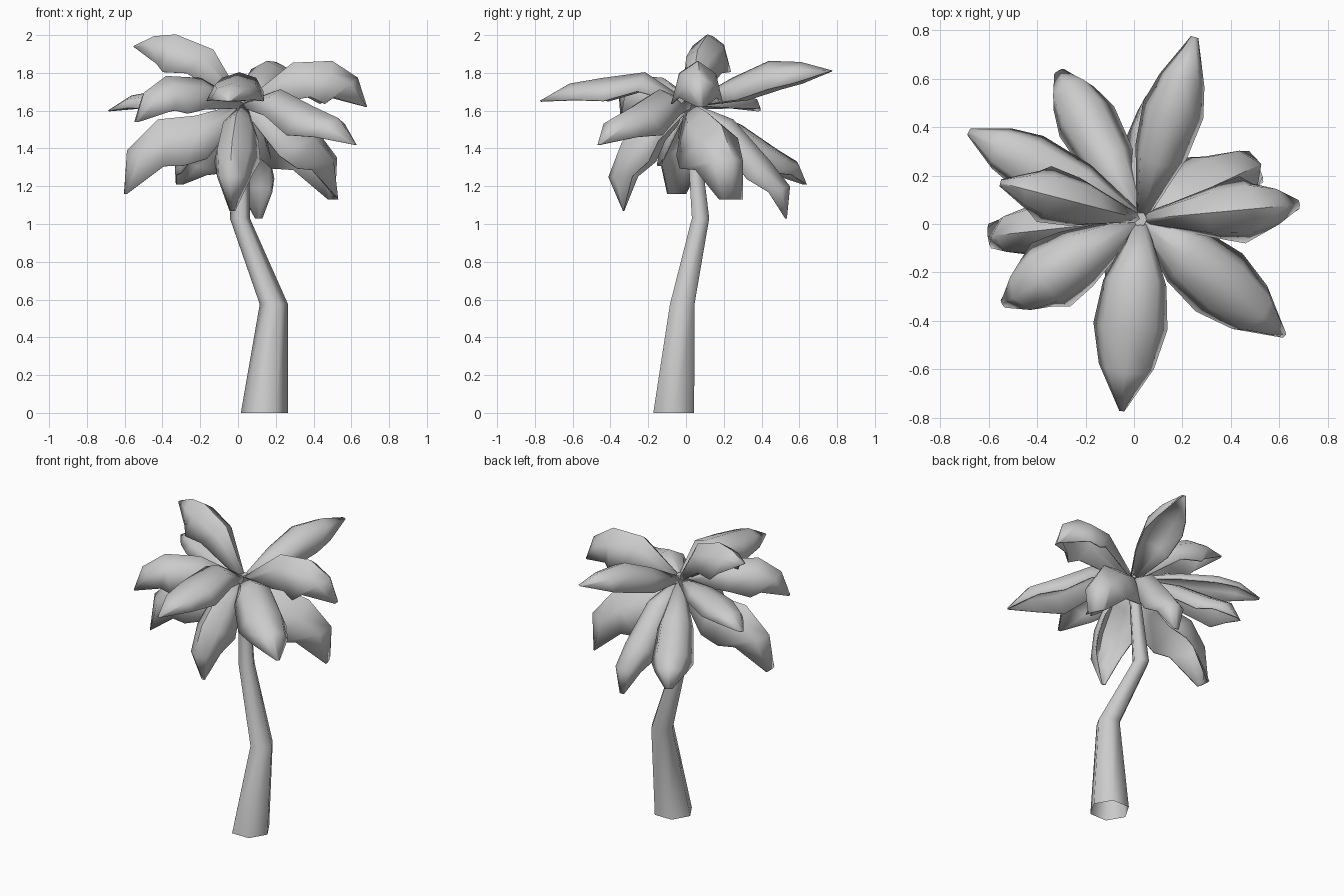
import bpy, bmesh, math
from mathutils import Vector

if "Cube" in bpy.data.objects:
    bpy.data.objects.remove(bpy.data.objects["Cube"])

CROWN = Vector((0.03, 0.02, 1.64))


def finish(name, bm, angle):
    bmesh.ops.recalc_face_normals(bm, faces=bm.faces)
    me = bpy.data.meshes.new(name)
    bm.to_mesh(me)
    bm.free()
    ob = bpy.data.objects.new(name, me)
    bpy.context.collection.objects.link(ob)
    bpy.ops.object.select_all(action='DESELECT')
    ob.select_set(True)
    bpy.context.view_layer.objects.active = ob
    bpy.ops.object.shade_smooth_by_angle(angle=math.radians(angle))
    return ob


def bridge(bm, a, b, closed):
    n = len(a)
    for i in range(n if closed else n - 1):
        j = (i + 1) % n
        bm.faces.new((a[i], a[j], b[j], b[i]))


# Bent, tapering six-sided trunk, open at the foot: x, y, z, radius
bm = bmesh.new()
rings = []
for x, y, z, r in [(0.14, -0.065, 0, 0.125), (0.19, -0.02, 0.575, 0.075),
                   (0.01, 0.077, 1.03, 0.053), (0.025, 0.02, 1.66, 0.03)]:
    rings.append([bm.verts.new((x + r * math.cos(k * math.pi / 3),
                                y + r * math.sin(k * math.pi / 3), z))
                  for k in range(6)])
for a, b in zip(rings, rings[1:]):
    bridge(bm, a, b, True)
bm.faces.new(rings[-1])
finish("trunk", bm, 62)


# Arched leaf: ridge through two inner points (fraction of reach, height)
def leaf(name, tx, ty, tz, f1, z1, f2, z2, half, droop, blunt):
    reach = Vector((tx - CROWN.x, ty - CROWN.y, 0))
    out = reach.normalized()
    side = Vector((-out.y, out.x, 0))

    def below(along):  # quarter turn of the ridge direction, towards the underside
        return (out * along.z - Vector((0, 0, along.dot(out)))).normalized()

    tip = Vector((tx, ty, tz))
    p1 = Vector((CROWN.x + reach.x * f1, CROWN.y + reach.y * f1, z1))
    p2 = Vector((CROWN.x + reach.x * f2, CROWN.y + reach.y * f2, z2))
    # shoulder bulges outwards where the leaf bends down
    shoulder = (p2 + tip) / 2 - below(tip - p2) * (0.01 + 0.18 * max(0, z2 - tz))
    ridge = [CROWN, p1, p2, shoulder, tip]
    bm = bmesh.new()
    rows = []
    for i, w in enumerate((0.15, 0.85, 1.0, 0.74, blunt)):
        down = below(ridge[min(i + 1, 4)] - ridge[max(i - 1, 0)])
        d = droop * w if i < 4 else 0.02 * blunt
        rows.append([bm.verts.new(ridge[i] + side * half * w * u + down * d * v)
                     for u, v in ((-1, 1), (-0.7, 0.3), (0, 0), (0.7, 0.3), (1, 1))])
    for a, b in zip(rows, rows[1:]):
        bridge(bm, a, b, False)
    ob = finish(name, bm, 65)
    mod = ob.modifiers.new("thickness", 'SOLIDIFY')
    mod.thickness = 0.008
    mod.offset = 0


# Tip x, y, z, then ridge points, half width, droop, tip bluntness
leaves = [
    (0.25, 0.77, 1.81, 0.30, 1.77, 0.56, 1.86, 0.125, 0.15, 0.1),
    (-0.31, 0.63, 1.21, 0.45, 1.52, 0.76, 1.39, 0.125, 0.14, 0.15),
    (-0.68, 0.38, 1.60, 0.35, 1.69, 0.65, 1.70, 0.12, 0.09, 0.1),
    (-0.55, 0.17, 1.94, 0.28, 1.92, 0.62, 2.00, 0.115, 0.20, 0.1),
    (-0.60, -0.05, 1.16, 0.40, 1.57, 0.72, 1.55, 0.135, 0.27, 0.35),
    (-0.54, -0.33, 1.54, 0.40, 1.77, 0.72, 1.78, 0.15, 0.20, 0.1),
    (-0.05, -0.77, 1.65, 0.30, 1.80, 0.58, 1.77, 0.15, 0.12, 0.05),
    (-0.03, -0.33, 1.07, 0.65, 1.58, 1.02, 1.43, 0.12, 0.19, 0.1),
    (0.62, -0.46, 1.42, 0.33, 1.71, 0.62, 1.62, 0.15, 0.16, 0.05),
    (0.68, 0.08, 1.62, 0.40, 1.85, 0.72, 1.86, 0.135, 0.23, 0.12),
    (0.51, 0.24, 1.13, 0.40, 1.59, 0.76, 1.52, 0.165, 0.28, 0.4),
    (0.11, 0.53, 1.03, 0.45, 1.55, 0.83, 1.33, 0.11, 0.14, 0.15),
]
for n, data in enumerate(leaves, 1):
    leaf(f"palm_leaf_{n:02d}", *data)
